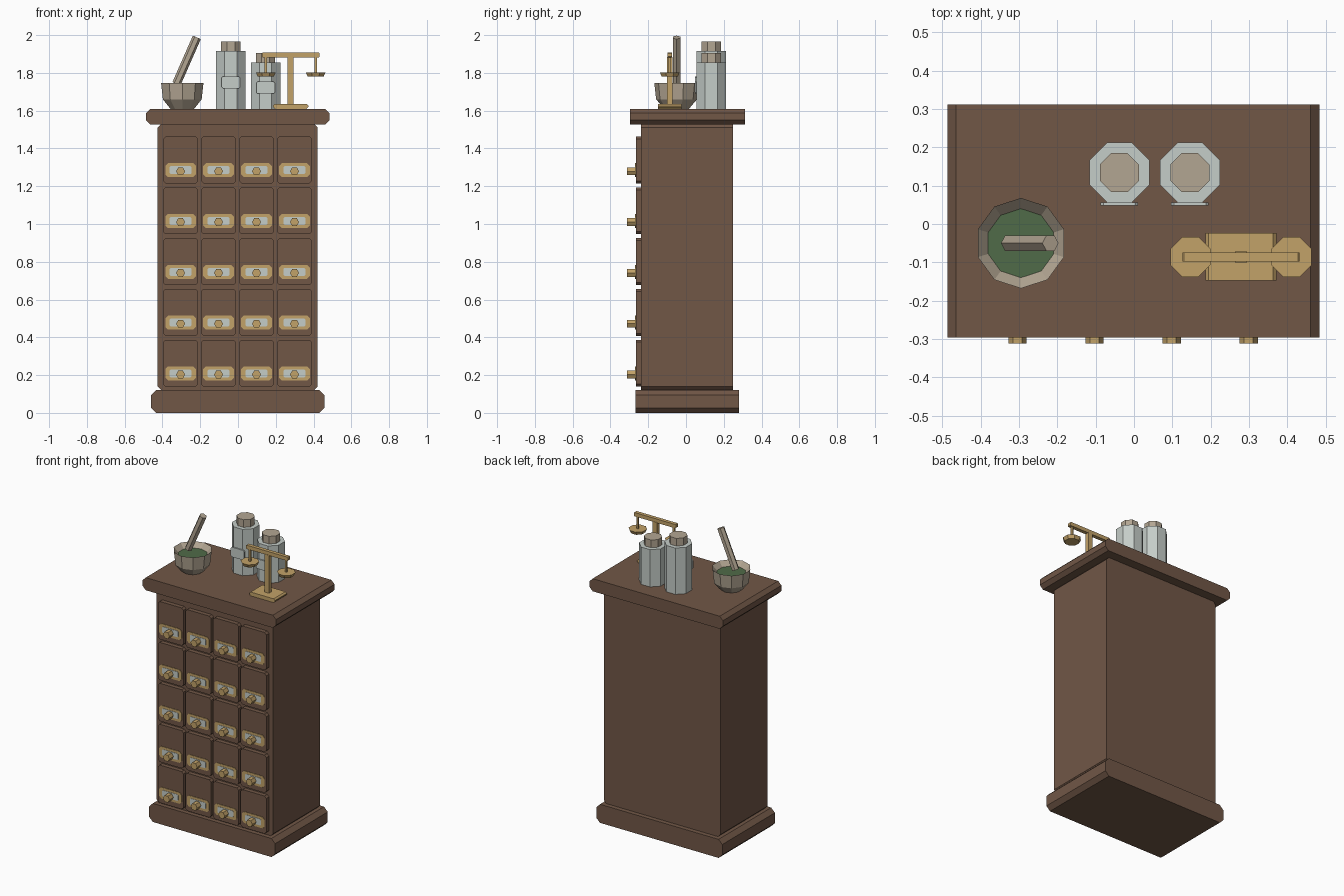
import bpy, bmesh
from math import pi, cos, sin
from mathutils import Vector, Matrix

cube = bpy.data.objects.get("Cube")
if cube:
    bpy.data.objects.remove(cube, do_unlink=True)


def material(name, rgb):
    m = bpy.data.materials.new(name)
    m.use_nodes = True
    m.diffuse_color = (*rgb, 1)
    m.node_tree.nodes["Principled BSDF"].inputs["Base Color"].default_value = (*rgb, 1)
    return m


WOOD = material("walnut_brown", (0.165, 0.095, 0.062))
BRASS = material("warm_brass", (0.54, 0.36, 0.14))
STONE = material("beige_stone", (0.45, 0.38, 0.29))
GLAZE = material("pale_glaze", (0.56, 0.61, 0.58))
HERB = material("herb_green", (0.08, 0.145, 0.065))


def finish(bm, name, *mats):
    bmesh.ops.recalc_face_normals(bm, faces=bm.faces)
    mesh = bpy.data.meshes.new(name)
    bm.to_mesh(mesh)
    bm.free()
    for m in mats:
        mesh.materials.append(m)
    ob = bpy.data.objects.new(name, mesh)
    bpy.context.collection.objects.link(ob)
    return ob


def block(name, mat, x, y, z, cut=0.0):
    """Board with its four front-profile corners cut; x, y, z are (low, high)."""
    bm = bmesh.new()
    if cut:
        pts = [(x[0] + cut, z[0]), (x[1] - cut, z[0]), (x[1], z[0] + cut), (x[1], z[1] - cut),
               (x[1] - cut, z[1]), (x[0] + cut, z[1]), (x[0], z[1] - cut), (x[0], z[0] + cut)]
    else:
        pts = [(x[0], z[0]), (x[1], z[0]), (x[1], z[1]), (x[0], z[1])]
    face = bm.faces.new([bm.verts.new((px, y[0], pz)) for px, pz in pts])
    new = bmesh.ops.extrude_face_region(bm, geom=[face])["geom"]
    bmesh.ops.translate(bm, vec=(0, y[1] - y[0], 0),
                        verts=[v for v in new if isinstance(v, bmesh.types.BMVert)])
    return finish(bm, name, mat)


def around(c, half):
    return (c - half, c + half)


def rod(name, mat, start, end, r1, r2, sides, turn=0.0):
    """Faceted prism or cone between two points."""
    a, b = Vector(start), Vector(end)
    bm = bmesh.new()
    place = (Matrix.Translation((a + b) / 2)
             @ (b - a).to_track_quat('Z', 'Y').to_matrix().to_4x4()
             @ Matrix.Rotation(turn, 4, 'Z'))
    bmesh.ops.create_cone(bm, cap_ends=True, segments=sides, radius1=r1, radius2=r2,
                          depth=(b - a).length, matrix=place)
    return finish(bm, name, mat)


def octagon(name, mat, x, y, z, half, half_low=None):
    k = 1 / cos(pi / 8)
    return rod(name, mat, (x, y, z[0]), (x, y, z[1]), (half_low or half) * k, half * k, 8, pi / 8)


# Cabinet carcass
TOP = 1.61
block("plinth", WOOD, (-0.46, 0.457), (-0.267, 0.28), (0, 0.122), 0.027)
block("cabinet_body", WOOD, (-0.425, 0.422), (-0.238, 0.25), (0.122, 1.527), 0.017)
block("cabinet_top", WOOD, (-0.487, 0.484), (-0.296, 0.312), (1.527, TOP), 0.023)

# Drawer grid, each with brass plate, paper label and knob
FRONT = -0.266
for row in range(5):
    for col in range(4):
        x, z = -0.304 + 0.201 * col, 0.263 + 0.269 * row
        tag = f"_{row + 1}_{col + 1}"
        block("drawer" + tag, WOOD, around(x, 0.093), (FRONT, -0.235), around(z, 0.124), 0.013)
        pz = z - 0.054
        block("label_frame" + tag, BRASS, around(x, 0.081), (FRONT - 0.003, FRONT),
              around(pz, 0.037), 0.014)
        block("drawer_label" + tag, GLAZE, around(x, 0.058), (FRONT - 0.005, FRONT - 0.003),
              around(pz, 0.021), 0.006)
        kz = z - 0.06
        knob = rod("drawer_knob" + tag, BRASS, (x, FRONT, kz), (x, -0.312, kz), 0.024, 0.024, 6)
        # Points of the hexagon face sideways
        if max(v.co.x for v in knob.data.vertices) - x < 0.0235:
            knob.data.transform(Matrix.Translation((x, 0, kz)) @ Matrix.Rotation(pi / 6, 4, 'Y')
                                @ Matrix.Translation((-x, 0, -kz)))

# Mortar bowl, open at the top with a sloping lip
MX, MY, SIDES = -0.295, -0.05, 10
bm = bmesh.new()
rings = []
for r, z in ((0.066, TOP), (0.108, 1.66), (0.118, 1.747), (0.09, 1.715)):
    rings.append([bm.verts.new((MX + r * sin(2 * pi * i / SIDES), MY + r * cos(2 * pi * i / SIDES), z))
                  for i in range(SIDES)])
for low, high in zip(rings, rings[1:]):
    for i in range(SIDES):
        j = (i + 1) % SIDES
        bm.faces.new((low[i], low[j], high[j], high[i]))
bm.faces.new(rings[0])
bm.faces.new(rings[-1])
mortar = finish(bm, "mortar", STONE, HERB)
# Ground herbs fill the flat inside the lip
for p in mortar.data.polygons:
    if len(p.vertices) == SIDES and p.center.z > TOP + 0.05:
        p.material_index = 1

rod("pestle", STONE, (-0.326, MY, 1.742), (-0.218, MY, 1.988), 0.023, 0.023, 6)

# Lidded jars with front labels
for side, x, top, lz in (("right", -0.038, 1.915, 1.75), ("left", 0.146, 1.855, 1.722)):
    octagon(side + "_jar", GLAZE, x, 0.134, (TOP, top), 0.078)
    octagon(side + "_jar_lid", STONE, x, 0.134, (top, top + 0.05), 0.051)
    block(side + "_jar_label", GLAZE, around(x, 0.049), (0.048, 0.056), around(lz, 0.032), 0.007)

# Balance scale
SX, SY = 0.279, -0.086
block("scale_base", BRASS, around(SX, 0.093), around(SY, 0.062), (TOP, 1.635), 0.009)
block("scale_post", BRASS, around(SX, 0.016), around(SY, 0.014), (1.635, 1.885))
block("scale_beam", BRASS, around(SX, 0.153), around(SY, 0.012), (1.882, 1.907), 0.004)
for side, s in (("right", -1), ("left", 1)):
    px = SX + s * 0.132
    block(side + "_hanger", BRASS, around(px, 0.006), around(SY, 0.006), (1.8, 1.885))
    octagon(side + "_pan", BRASS, px, SY, (1.78, 1.802), 0.052, 0.042)
